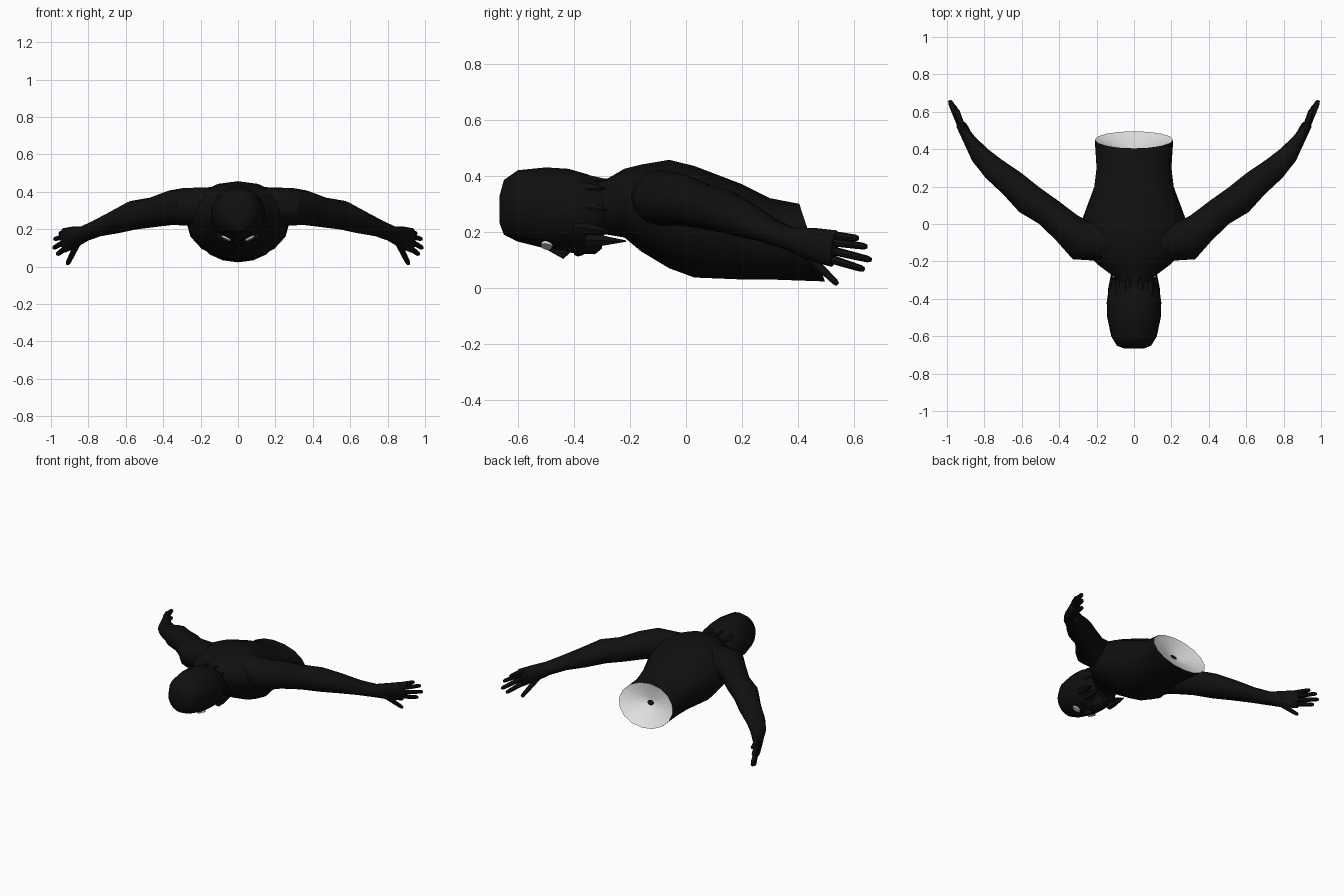
import bpy, bmesh, math
from mathutils import Vector

cube = bpy.data.objects.get("Cube")
if cube:
    bpy.data.objects.remove(cube)


def material(name, value):
    m = bpy.data.materials.new(name)
    m.use_nodes = True
    color = (value, value, value, 1)
    m.diffuse_color = color
    m.node_tree.nodes["Principled BSDF"].inputs["Base Color"].default_value = color
    return m


BLACK = material("matte black", 0.005)
WHITE = material("soft white", 0.8)
X, Y, Z = Vector((1, 0, 0)), Vector((0, 1, 0)), Vector((0, 0, 1))


def ring(center, u, v, n):
    """Elliptical ring of points with half axes u and v."""
    steps = [2 * math.pi * i / n for i in range(n)]
    return [Vector(center) + u * math.cos(a) + v * math.sin(a) for a in steps]


def loft(name, rings, mat, mirror=False, caps=(True, True)):
    """Skin a list of rings into one mesh object."""
    bm = bmesh.new()
    loops = [[bm.verts.new(p) for p in r] for r in rings]
    n = len(loops[0])
    for a, b in zip(loops, loops[1:]):
        for i in range(n):
            j = (i + 1) % n
            bm.faces.new((a[i], a[j], b[j], b[i]))
    for use, loop in zip(caps, (loops[0], loops[-1])):
        if use:
            bm.faces.new(loop)
    bmesh.ops.recalc_face_normals(bm, faces=bm.faces)
    mesh = bpy.data.meshes.new(name)
    bm.to_mesh(mesh)
    bm.free()
    mesh.materials.append(mat)
    obj = bpy.data.objects.new(name, mesh)
    bpy.context.collection.objects.link(obj)
    if mirror:
        obj.modifiers.new("Mirror", "MIRROR")
    bpy.ops.object.select_all(action="DESELECT")
    obj.select_set(True)
    bpy.context.view_layer.objects.active = obj
    bpy.ops.object.shade_smooth_by_angle(angle=math.radians(40))
    return obj


def y_section(y, half_width, low, high, n=16, slant=0):
    """Cross-section facing along y; slant leans its top forward."""
    h = (high - low) / 2
    return ring((0, y, low + h), X * half_width, (Z - Y * slant) * h, n)


def tube(name, path, n, mirror=True):
    """Path of (point, half width, half height), level side axis."""
    rings = []
    for i, (p, w, h) in enumerate(path):
        ahead = Vector(path[min(i + 1, len(path) - 1)][0])
        t = (ahead - Vector(path[max(i - 1, 0)][0])).normalized()
        side = t.cross(Z).normalized()
        rings.append(ring(p, side * w, side.cross(t) * h, n))
    return loft(name, rings, BLACK, mirror)


# Torso, with a slanted open waist
torso = [y_section(*s) for s in (
    (-0.38, 0.085, 0.2, 0.385), (-0.28, 0.11, 0.19, 0.39),
    (-0.22, 0.19, 0.18, 0.425), (-0.16, 0.25, 0.13, 0.44),
    (-0.06, 0.28, 0.07, 0.457), (0.03, 0.275, 0.037, 0.435),
    (0.2, 0.212, 0.03, 0.37), (0.3, 0.2, 0.03, 0.32))]
waist = y_section(0.45, 0.21, 0.023, 0.3, slant=0.33)
loft("torso", torso + [waist], BLACK, caps=(True, False))

# Recessed white waist cap with a dark hub
middle = Vector((0, 0.45, 0.162))


def shrunk(scale, depth):
    return [middle + (p - middle) * scale - Y * depth for p in waist]


loft("waist_cap", [waist, shrunk(0.27, 0.05), shrunk(0.12, 0.055)], WHITE,
     caps=(False, False))
loft("waist_hub", [shrunk(0.12, 0.055), shrunk(0.06, 0.06)], BLACK,
     caps=(False, True))

# Shoulder to knuckles
tube("arm", [
    ((0.14, -0.1, 0.325), 0.1, 0.1), ((0.29, -0.085, 0.32), 0.11, 0.1),
    ((0.36, -0.02, 0.315), 0.088, 0.093), ((0.46, 0.065, 0.29), 0.08, 0.08),
    ((0.56, 0.13, 0.275), 0.085, 0.078), ((0.65, 0.215, 0.24), 0.075, 0.063),
    ((0.75, 0.295, 0.205), 0.065, 0.045), ((0.825, 0.37, 0.175), 0.052, 0.042),
    ((0.88, 0.45, 0.155), 0.034, 0.06), ((0.93, 0.53, 0.14), 0.022, 0.066)], 12)

# Fingers: base and tip of each
digits = {
    "index_finger": ((0.91, 0.49, 0.192), (0.95, 0.615, 0.177)),
    "middle_finger": ((0.92, 0.51, 0.166), (0.98, 0.645, 0.147)),
    "ring_finger": ((0.92, 0.51, 0.136), (0.985, 0.66, 0.1)),
    "little_finger": ((0.91, 0.5, 0.108), (0.965, 0.635, 0.066)),
    "thumb": ((0.86, 0.43, 0.12), (0.912, 0.54, 0.014)),
}
for name, (base, tip) in digits.items():
    a, b = Vector(base), Vector(tip)
    tube(name, [(a, 0.018, 0.016), (a.lerp(b, 0.55), 0.016, 0.014),
                (a.lerp(b, 0.92), 0.014, 0.012), (b, 0.009, 0.008)], 8)

# Head and hair mass
loft("head", [y_section(*s, n=20) for s in (
    (-0.665, 0.055, 0.23, 0.33), (-0.65, 0.092, 0.19, 0.385),
    (-0.6, 0.122, 0.165, 0.42), (-0.5, 0.143, 0.14, 0.43),
    (-0.42, 0.146, 0.135, 0.425), (-0.35, 0.136, 0.135, 0.405),
    (-0.29, 0.105, 0.19, 0.375))], BLACK)

# Nose, jaw and lips on the underside
loft("nose", [y_section(-0.5, 0.012, 0.135, 0.18, 6),
              y_section(-0.438, 0.026, 0.098, 0.18, 6),
              y_section(-0.41, 0.014, 0.125, 0.18, 6)], BLACK)
loft("jaw", [y_section(-0.47, 0.08, 0.135, 0.26, 12),
             y_section(-0.39, 0.075, 0.122, 0.26, 12),
             y_section(-0.325, 0.05, 0.12, 0.25, 12),
             y_section(-0.3, 0.03, 0.14, 0.24, 12)], BLACK)
loft("lips", [y_section(-0.4, 0.02, 0.118, 0.15, 8),
              y_section(-0.385, 0.034, 0.112, 0.15, 8),
              y_section(-0.365, 0.02, 0.118, 0.15, 8)], BLACK)

# Hair locks: root and tip of each
locks = [((0.09, -0.36, 0.17), (0.095, -0.215, 0.167)),
         ((0.115, -0.4, 0.22), (0.12, -0.27, 0.2)),
         ((0.11, -0.38, 0.29), (0.12, -0.28, 0.28)),
         ((0.085, -0.38, 0.355), (0.09, -0.29, 0.355)),
         ((0.03, -0.38, 0.38), (0.035, -0.28, 0.385))]
for root, tip in locks:
    a, b = Vector(root), Vector(tip)
    tube("hair_lock", [(a, 0.025, 0.025), (a.lerp(b, 0.4), 0.022, 0.022),
                       (b, 0.003, 0.003)], 6)

# Eyes: thin plates following the face
lean = Vector((0.42, -0.2, -0.89)).normalized()
across = lean.cross(Y).normalized()
along = lean.cross(across)
spot = Vector((0.064, -0.497, 0.151))
loft("eye", [ring(spot - lean * 0.004, across * 0.028, along * 0.022, 12),
             ring(spot + lean * 0.005, across * 0.026, along * 0.02, 12)],
     WHITE, mirror=True)
